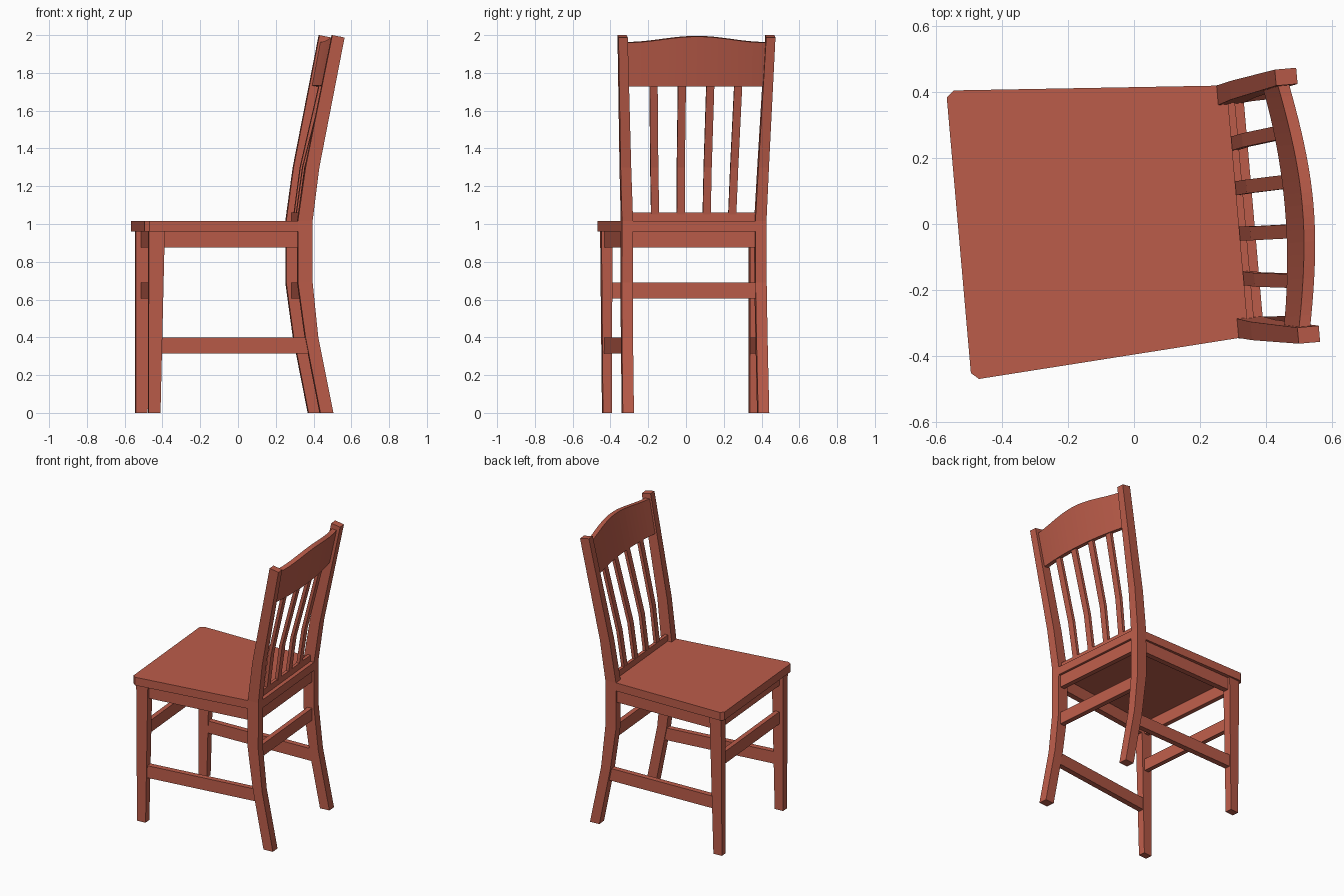
import bpy, bmesh, math
from mathutils import Matrix

if "Cube" in bpy.data.objects:
    bpy.data.objects.remove(bpy.data.objects["Cube"])

# Whole chair is turned 5 degrees; parts are built as (u = depth to the back, v = sideways, z = up)
TURN = Matrix.Rotation(math.radians(5), 4, 'Z') @ Matrix.Translation((0, 0.012, 0))

wood = bpy.data.materials.new("red_wood")
wood.diffuse_color = (0.50, 0.108, 0.068, 1)
wood.use_nodes = True
wood.node_tree.nodes["Principled BSDF"].inputs["Base Color"].default_value = wood.diffuse_color


def loft(name, rings):
    """Skin a list of equal-length rings and cap both ends."""
    bm = bmesh.new()
    vs = [[bm.verts.new(p) for p in r] for r in rings]
    n = len(rings[0])
    for a, b in zip(vs, vs[1:]):
        for i in range(n):
            j = (i + 1) % n
            bm.faces.new((a[i], a[j], b[j], b[i]))
    bm.faces.new(vs[0])
    bm.faces.new(vs[-1])
    bmesh.ops.recalc_face_normals(bm, faces=bm.faces)
    mesh = bpy.data.meshes.new(name)
    bm.to_mesh(mesh)
    bm.free()
    mesh.materials.append(wood)
    ob = bpy.data.objects.new(name, mesh)
    ob.matrix_world = TURN
    bpy.context.collection.objects.link(ob)
    return ob


def rect(u0, u1, v0, v1, z, zback=None):
    """Horizontal rectangle ring, optionally sloping to the back."""
    zb = z if zback is None else zback
    return [(u0, v0, z), (u1, v0, zb), (u1, v1, zb), (u0, v1, z)]


def cross_rail(name, u0, u1, half, z0, z1):
    loft(name, [rect(u0, u1, -half, half, z) for z in (z0, z1)])


# Seat: tapered board with clipped front corners, notched around the back posts
side = [(-0.532, 0.419), (-0.509, 0.439), (0.286, 0.384), (0.286, 0.325), (0.364, 0.325)]
outline = side + [(u, -v) for u, v in reversed(side)]
loft("seat", [[(u, v, z) for u, v in outline] for z in (0.96, 1.017)])

# Back post profile: front u, back u, inner v, outer v, front z, back z
post = [(0.405, 0.474, 0.330, 0.389, 0.0, 0.0),
        (0.326, 0.394, 0.328, 0.387, 0.4, 0.4),
        (0.286, 0.364, 0.326, 0.385, 0.69, 0.69),
        (0.286, 0.364, 0.325, 0.384, 1.017, 1.017),
        (0.326, 0.399, 0.338, 0.394, 1.3, 1.3),
        (0.466, 0.531, 0.368, 0.417, 2.0, 1.987)]

for s, label in ((1, "left"), (-1, "right")):
    loft("back_post_" + label,
         [rect(a, b, s * c, s * d, z, zb) for a, b, c, d, z, zb in post])
    # Front leg, tapering to the floor
    loft("front_leg_" + label,
         [rect(-0.51, -0.447, s * 0.366, s * 0.414, 0),
          rect(-0.51, -0.425, s * 0.366, s * 0.424, 0.96)])
    # Side rails following the seat taper
    for name, z0, z1, u1 in (("side_apron_", 0.875, 0.96, 0.30),
                             ("side_stretcher_", 0.315, 0.40, 0.345)):
        loft(name + label,
             [[(u, s * a, z0), (u, s * b, z0), (u, s * b, z1), (u, s * a, z1)]
              for u, a, b in ((-0.46, 0.370, 0.409), (u1, 0.333, 0.370))])

# Rails across the front and the back
cross_rail("front_apron", -0.482, -0.45, 0.375, 0.875, 0.96)
cross_rail("front_stretcher", -0.482, -0.45, 0.375, 0.605, 0.69)
cross_rail("back_apron", 0.315, 0.348, 0.335, 0.875, 0.96)
cross_rail("back_stretcher", 0.315, 0.348, 0.335, 0.605, 0.69)
cross_rail("slat_rail", 0.315, 0.337, 0.335, 1.017, 1.06)

# Crest: bowed backwards in plan, with a raised ogee top
HALF = 0.37


def bow(v):
    return 0.036 * (1 - (v / HALF) ** 2)


rings = []
for i in range(21):
    v = HALF * (i / 10 - 1)
    top = 1.98 + 0.016 * math.cos(math.pi * v / HALF)
    lo, hi = 0.424 + bow(v), 0.424 + bow(v) + 0.2 * (top - 1.73)
    rings.append([(lo, v, 1.733), (lo + 0.034, v, 1.727),
                  (hi + 0.034, v, top - 0.004), (hi, v, top)])
loft("crest", rings)

# Four bent slats fanning out toward the crest
for k, (v0, v1) in enumerate(((-0.205, -0.225), (-0.069, -0.0755),
                              (0.069, 0.0755), (0.205, 0.225))):
    path = [(0.326, 1.05, 0.0), (0.360, 1.3, 0.37), (0.440 + bow(v1), 1.74, 1.0)]
    loft("slat_%d" % (k + 1),
         [rect(u - 0.011, u + 0.011, v0 + (v1 - v0) * t - 0.021,
               v0 + (v1 - v0) * t + 0.021, z) for u, z, t in path])
